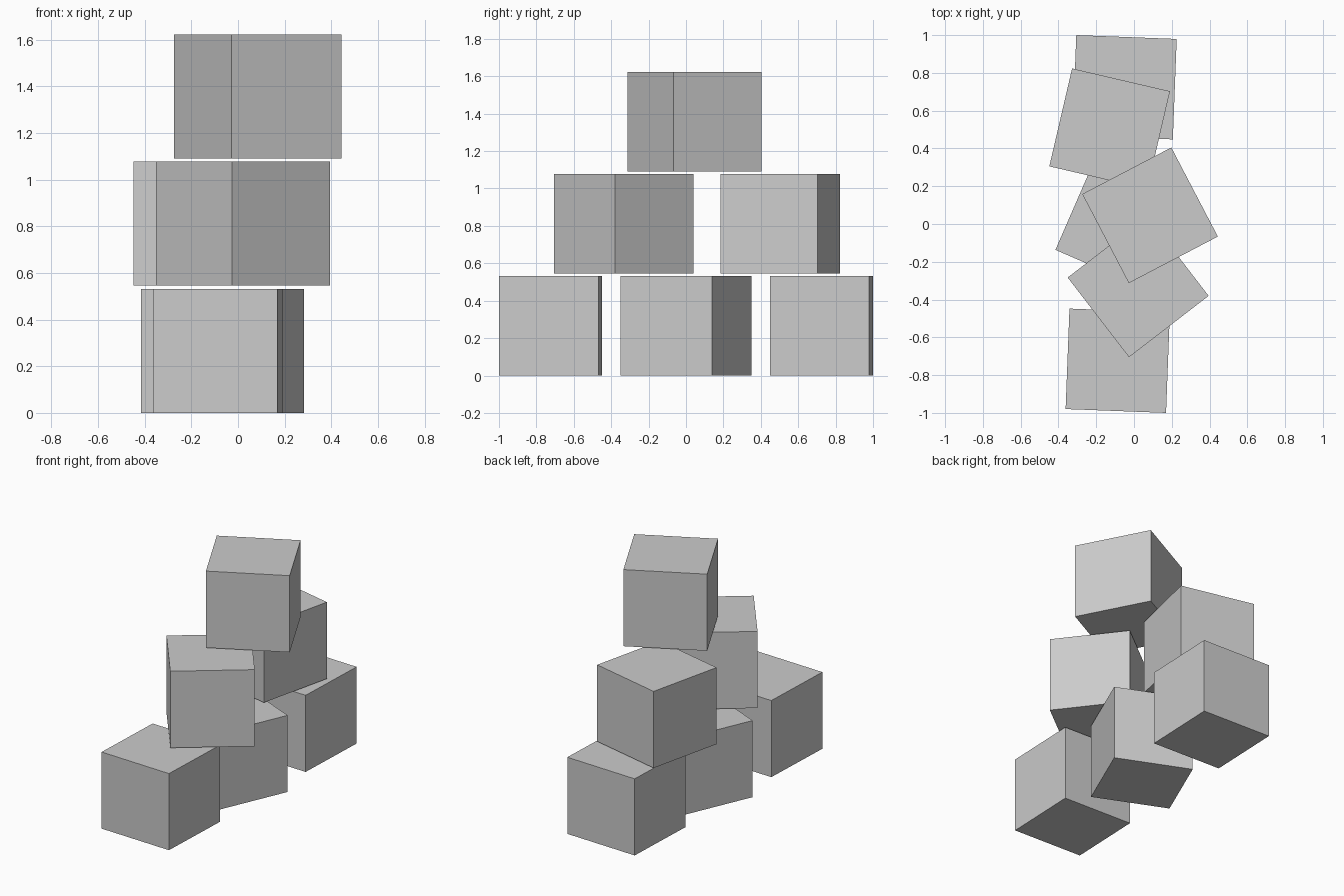
import bpy
from math import radians

if "Cube" in bpy.data.objects:
    bpy.data.objects.remove(bpy.data.objects["Cube"])

SIZE = 0.532   # block edge length
STEP = 0.5455  # layer spacing, leaving a thin gap


def block(name, x, y, layer, angle):
    bpy.ops.mesh.primitive_cube_add(
        size=SIZE,
        location=(x, y, SIZE / 2 + layer * STEP),
        rotation=(0, 0, radians(angle)),
    )
    bpy.context.object.name = name


# name, centre x, centre y, layer, turn in degrees
blocks = [
    # bottom row
    ("bottom_block_front", -0.086, -0.724, 0, -2.2),
    ("bottom_block_middle", -0.066, 0.001, 0, -23.5),
    ("bottom_block_back", -0.050, 0.724, 0, -2.2),
    # middle row
    ("middle_block_front", 0.022, -0.332, 1, 37.6),
    ("middle_block_back", -0.129, 0.504, 1, -13.1),
    # top
    ("top_block", 0.085, 0.046, 2, 27.6),
]
for b in blocks:
    block(*b)
